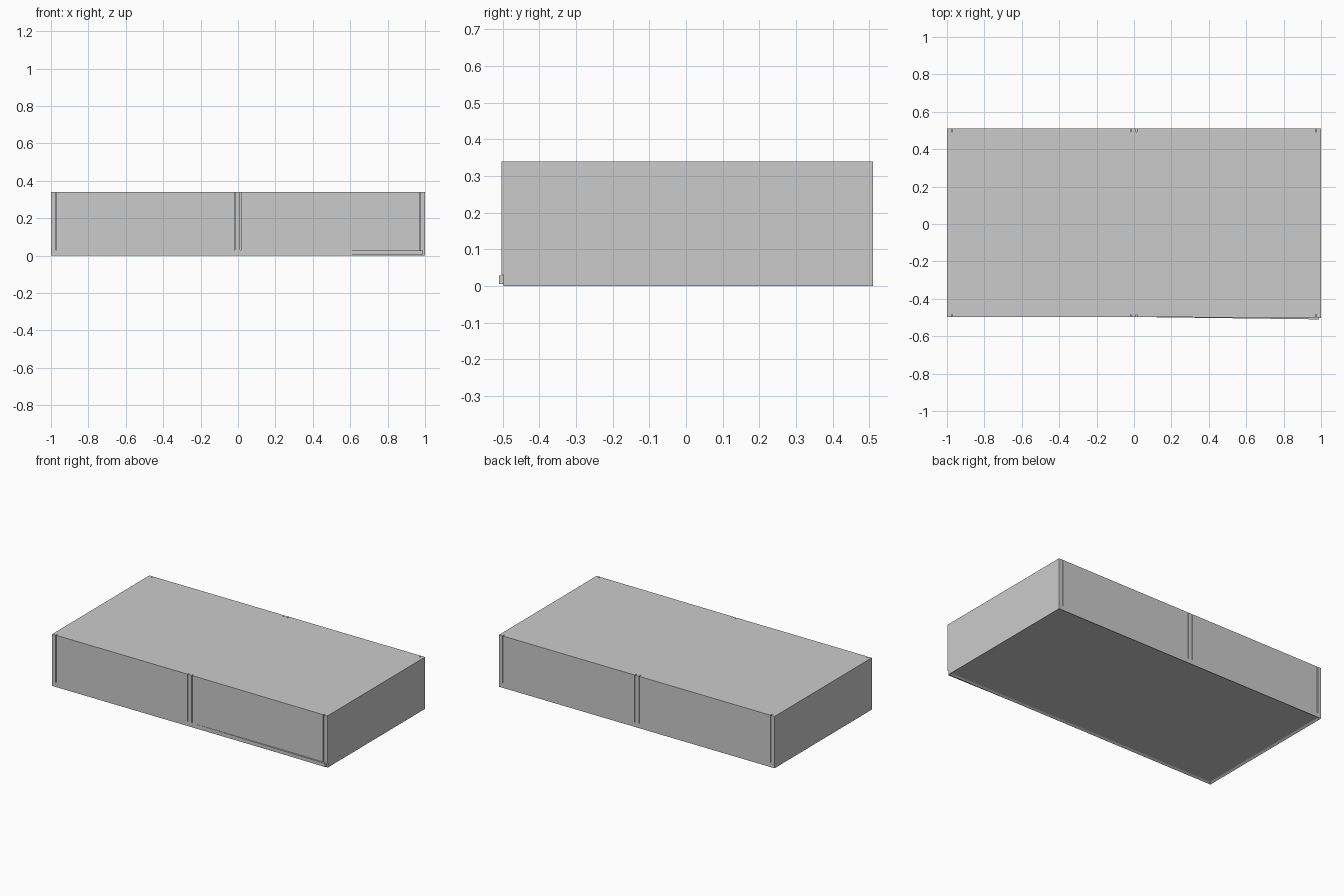
import bpy, bmesh

if "Cube" in bpy.data.objects:
    bpy.data.objects.remove(bpy.data.objects["Cube"])

FRONT, BACK, TOP, SILL = -0.497, 0.51, 0.34, 0.03


def prism(name, outline, z0, z1):
    """Extrude a plan outline (x, y) from z0 to z1."""
    bm = bmesh.new()
    face = bm.faces.new([bm.verts.new((x, y, z0)) for x, y in outline])
    ext = bmesh.ops.extrude_face_region(bm, geom=[face])
    verts = [g for g in ext["geom"] if isinstance(g, bmesh.types.BMVert)]
    bmesh.ops.translate(bm, verts=verts, vec=(0, 0, z1 - z0))
    bmesh.ops.recalc_face_normals(bm, faces=bm.faces)
    me = bpy.data.meshes.new(name)
    bm.to_mesh(me)
    bm.free()
    ob = bpy.data.objects.new(name, me)
    bpy.context.collection.objects.link(ob)
    return ob


def block(name, x0, x1, y0, y1, z0, z1):
    return prism(name, [(x0, y0), (x1, y0), (x1, y1), (x0, y1)], z0, z1)


# Base tray with a slightly recessed underside
base = block("base_tray", -1, 1, FRONT, BACK, 0, SILL)
bm = bmesh.new()
bm.from_mesh(base.data)
under = min(bm.faces, key=lambda f: f.calc_center_median().z)
bmesh.ops.inset_region(bm, faces=[under], thickness=0.02)
bmesh.ops.translate(bm, verts=under.verts, vec=(0, 0, 0.008))
bm.to_mesh(base.data)
bm.free()

# Main volume behind the wall panels
block("main_body", -1, 1, FRONT + 0.012, BACK - 0.018, SILL, TOP)

# Posts and panels, separated by narrow vertical grooves
G = 0.005
posts = {"left": (-1, -0.975), "middle": (-0.015, 0.012), "right": (0.975, 1)}
panels = {"left": (-0.975 + G, -0.015 - G), "right": (0.012 + G, 0.975 - G)}
for side, (x0, x1) in posts.items():
    block("back_post_" + side, x0, x1, BACK - 0.018, BACK, SILL, TOP)
    front = FRONT - 0.006 if side == "right" else FRONT
    block("front_post_" + side, x0, x1, front, FRONT + 0.012, SILL, TOP)
for side, (x0, x1) in panels.items():
    block("back_panel_" + side, x0, x1, BACK - 0.018, BACK, SILL, TOP)
x0, x1 = panels["left"]
block("front_panel_left", x0, x1, FRONT, FRONT + 0.012, SILL, TOP)

# Right front panel stands very slightly ajar
x0, x1 = panels["right"]
prism("front_panel_right", [(x0, FRONT), (x1, FRONT - 0.005),
                            (x1, FRONT + 0.012), (x0, FRONT + 0.012)], SILL, TOP)

# Tapered sill bar along the foot of the right front panel
prism("front_sill_bar", [(0, FRONT), (0.99, FRONT - 0.013),
                         (0.99, FRONT + 0.005), (0, FRONT + 0.005)], 0.005, 0.028)
